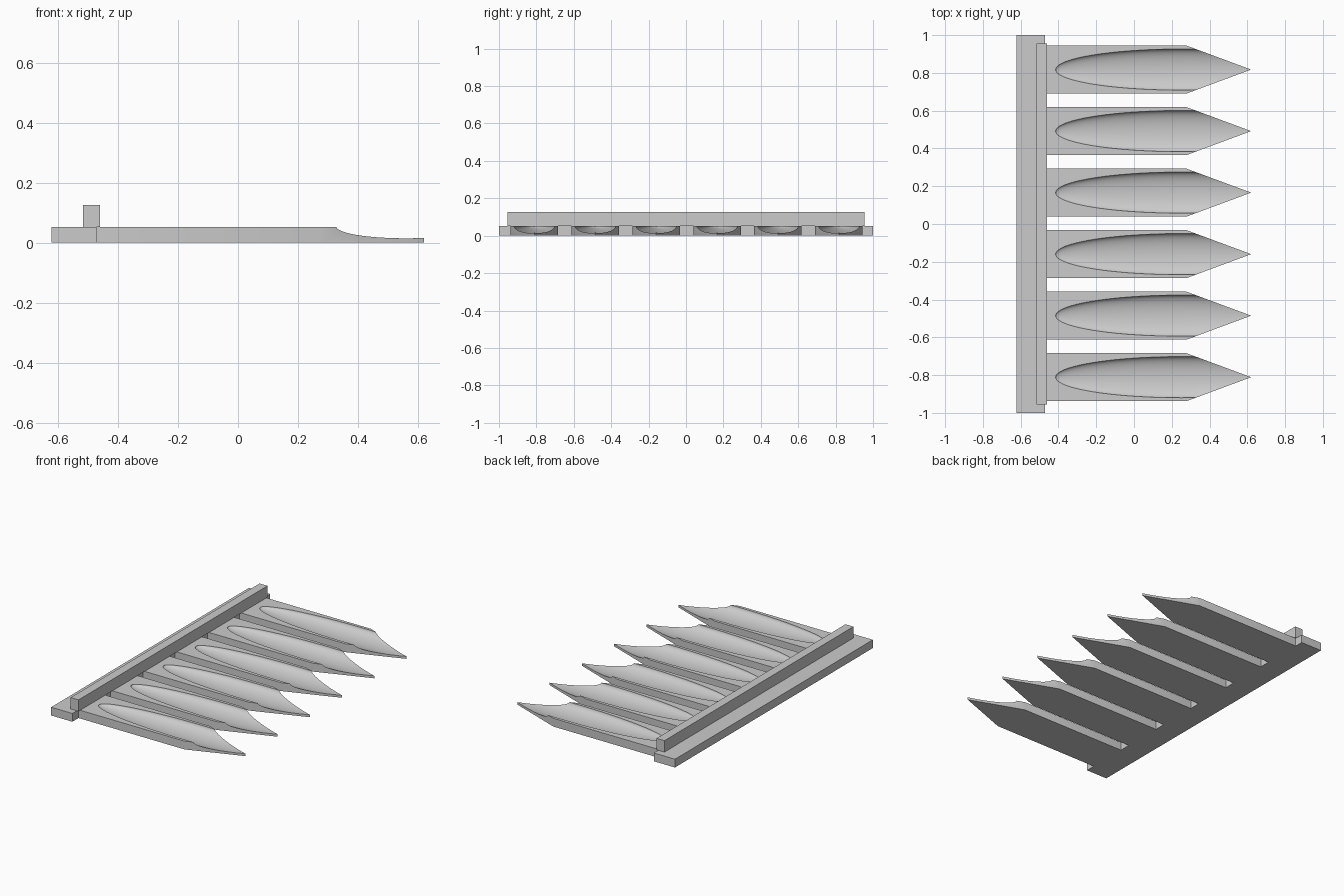
import bpy, bmesh, math
from mathutils import Matrix

if "Cube" in bpy.data.objects:
    bpy.data.objects.remove(bpy.data.objects["Cube"])

THICK = 0.053
TEETH = 6
PITCH = 0.3257
FIRST_Y = -0.811


def add_object(name, bm):
    mesh = bpy.data.meshes.new(name)
    bmesh.ops.recalc_face_normals(bm, faces=bm.faces)
    bm.to_mesh(mesh)
    bm.free()
    obj = bpy.data.objects.new(name, mesh)
    bpy.context.collection.objects.link(obj)
    return obj


def prism(name, outline, z0, z1):
    bm = bmesh.new()
    face = bm.faces.new([bm.verts.new((x, y, z0)) for x, y in outline])
    top = bmesh.ops.extrude_face_region(bm, geom=[face])["geom"]
    verts = [g for g in top if isinstance(g, bmesh.types.BMVert)]
    bmesh.ops.translate(bm, verts=verts, vec=(0, 0, z1 - z0))
    return add_object(name, bm)


def box(name, x0, x1, y0, y1, z0, z1):
    return prism(name, [(x0, y0), (x1, y0), (x1, y1), (x0, y1)], z0, z1)


# Back plate and raised rail
box("back_plate", -0.622, -0.472, -1, 1, 0, THICK)
box("raised_rail", -0.516, -0.46, -0.955, 0.955, THICK, 0.126)

# Pointed tooth blank
w = 0.127
tooth = prism("tooth_1", [(-0.472, -w), (0.278, -w), (0.62, 0),
                          (0.278, w), (-0.472, w)], 0, THICK)

# Ellipsoid cutter, poles along x, for the hollow
bm = bmesh.new()
bmesh.ops.create_uvsphere(bm, u_segments=62, v_segments=48, radius=1)
shape = (Matrix.Translation((0.25, 0, THICK))
         @ Matrix.Diagonal((0.665, 0.109, 0.0445, 1))
         @ Matrix.Rotation(math.radians(90), 4, 'Y')
         @ Matrix.Rotation(math.radians(1.3), 4, 'Z'))
bmesh.ops.transform(bm, matrix=shape, verts=bm.verts)
for f in bm.faces:
    f.smooth = True
cutter = add_object("hollow_cutter", bm)
cutter.hide_render = True

# Cut the hollow once and bake it
mod = tooth.modifiers.new("hollow", 'BOOLEAN')
mod.operation = 'DIFFERENCE'
mod.solver = 'EXACT'
mod.object = cutter
bpy.ops.object.select_all(action='DESELECT')
tooth.select_set(True)
bpy.context.view_layer.objects.active = tooth
bpy.ops.object.modifier_apply(modifier=mod.name)
bpy.data.objects.remove(cutter)
bpy.ops.object.shade_smooth_by_angle(angle=math.radians(25))

# Row of teeth sharing one mesh
tooth.location.y = FIRST_Y
for i in range(1, TEETH):
    copy = tooth.copy()
    copy.name = f"tooth_{i + 1}"
    copy.location.y = FIRST_Y + i * PITCH
    bpy.context.collection.objects.link(copy)
